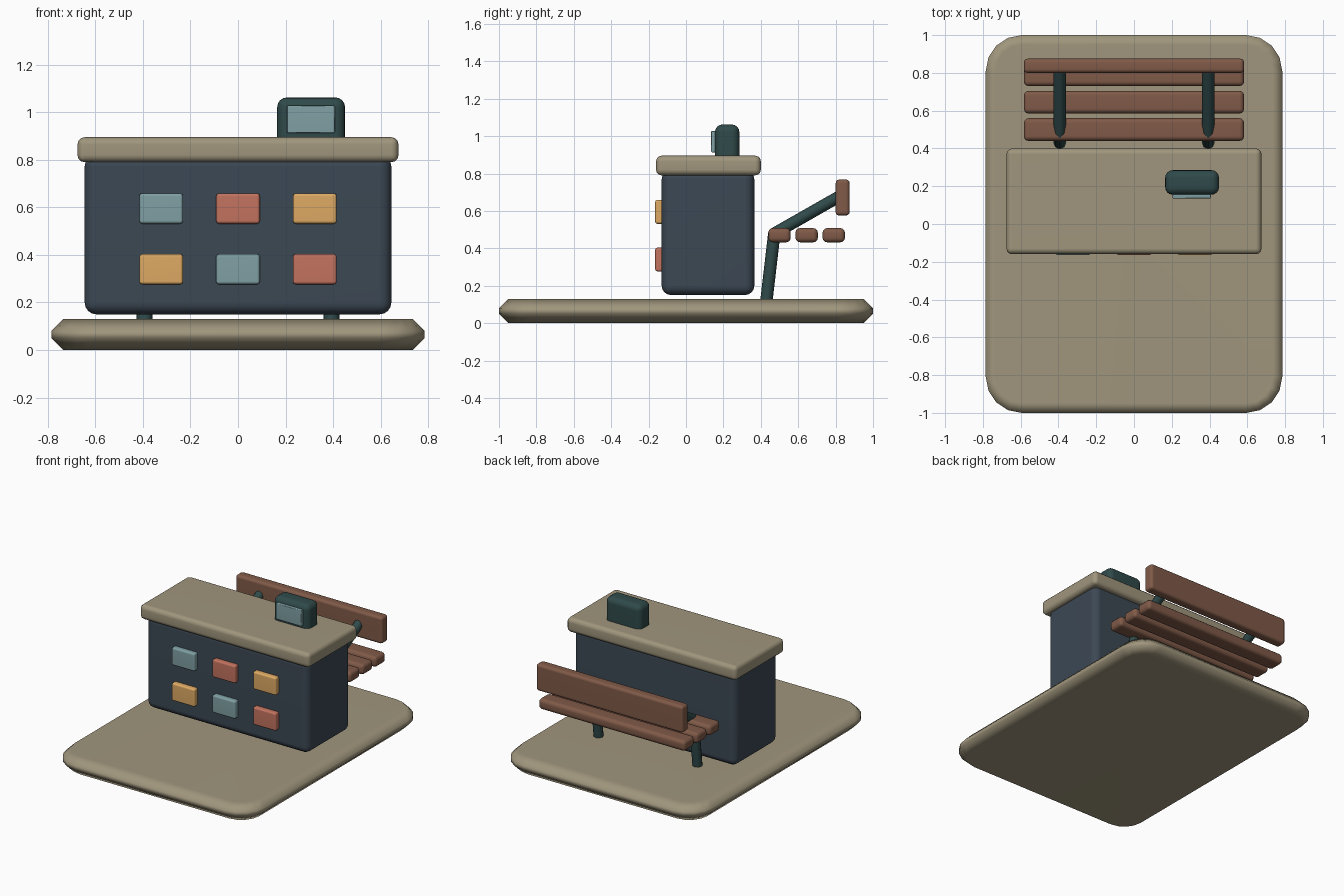
import bpy, bmesh, math
from mathutils import Vector

default = bpy.data.objects.get("Cube")
if default:
    bpy.data.objects.remove(default, do_unlink=True)


def material(name, rgb):
    """Flat colour from 0-255 display values, stored as linear."""
    col = [((c / 255 + 0.055) / 1.055) ** 2.4 for c in rgb] + [1]
    m = bpy.data.materials.new(name)
    m.use_nodes = True
    m.diffuse_color = col
    bsdf = m.node_tree.nodes["Principled BSDF"]
    bsdf.inputs["Base Color"].default_value = col
    bsdf.inputs["Roughness"].default_value = 0.8
    return m


TAN = material("tan", (160, 150, 125))
SLATE = material("slate", (60, 72, 84))
TEAL = material("dark_teal", (48, 74, 74))
WOOD = material("wood_brown", (128, 90, 72))
BLUE = material("pale_blue", (128, 160, 164))
RED = material("brick_red", (195, 115, 95))
AMBER = material("amber", (222, 170, 100))


def finish(bm, name, mat, angle=50):
    """Turn a bmesh into a smooth-shaded object with crisp flat faces."""
    bmesh.ops.recalc_face_normals(bm, faces=bm.faces[:])
    me = bpy.data.meshes.new(name)
    bm.to_mesh(me)
    bm.free()
    me.materials.append(mat)
    me.polygons.foreach_set("use_smooth", [True] * len(me.polygons))
    me.set_sharp_from_angle(angle=math.radians(angle))
    ob = bpy.data.objects.new(name, me)
    bpy.context.scene.collection.objects.link(ob)
    ob.modifiers.new("weighted_normals", 'WEIGHTED_NORMAL').keep_sharp = True
    return ob


def box_mesh(lo, hi):
    bm = bmesh.new()
    bmesh.ops.create_cube(bm, size=1)
    for v in bm.verts:
        v.co = [(a + b) / 2 + c * (b - a) for a, b, c in zip(lo, hi, v.co)]
    return bm


def block(name, mat, lo, hi, radius, segments=3):
    """Box between two corners with all edges rounded."""
    bm = box_mesh(lo, hi)
    bmesh.ops.bevel(bm, geom=bm.edges[:], offset=radius, segments=segments,
                    profile=0.5, affect='EDGES')
    return finish(bm, name, mat)


def rod(name, mat, start, end, radius, sides=8):
    """Straight bar between two points."""
    a, b = Vector(start), Vector(end)
    bm = bmesh.new()
    bmesh.ops.create_cone(bm, cap_ends=True, segments=sides, radius1=radius,
                          radius2=radius, depth=(b - a).length)
    bar = finish(bm, name, mat)
    bar.location = (a + b) / 2
    bar.rotation_euler.x = -math.atan2(b.y - a.y, b.z - a.z)
    return bar


# Ground slab: rounded corners in plan, then chamfered rims
bm = box_mesh((-0.785, -1, 0), (0.785, 1, 0.13))
upright = [e for e in bm.edges if abs(e.verts[0].co.z - e.verts[1].co.z) > 0.1]
bmesh.ops.bevel(bm, geom=upright, offset=0.19, segments=4, profile=0.5,
                affect='EDGES')
rims = [e for e in bm.edges if abs(e.verts[0].co.z - e.verts[1].co.z) < 0.01]
bmesh.ops.bevel(bm, geom=rims, offset=0.05, segments=1, affect='EDGES')
finish(bm, "ground_slab", TAN)

# Kiosk body and roof
block("kiosk_body", SLATE, (-0.645, -0.13, 0.15), (0.645, 0.365, 0.82), 0.05, 4)
block("kiosk_roof", TAN, (-0.675, -0.16, 0.79), (0.675, 0.4, 0.895), 0.03)

# Coloured front panels, two rows of three
for row, (z, colours) in enumerate([(0.595, (BLUE, RED, AMBER)),
                                    (0.34, (AMBER, BLUE, RED))]):
    for col, mat in enumerate(colours):
        x = (col - 1) * 0.323
        block(f"panel_{row + 1}_{col + 1}", mat, (x - 0.092, -0.165, z - 0.064),
              (x + 0.092, -0.11, z + 0.064), 0.012, 2)

# Rooftop box with its screen
block("rooftop_box", TEAL, (0.165, 0.155, 0.85), (0.45, 0.285, 1.062), 0.04, 4)
block("rooftop_screen", BLUE, (0.205, 0.135, 0.913), (0.407, 0.17, 1.028), 0.004, 1)

# Bench seat slats and backrest
for i in range(3):
    y = 0.5 + i * 0.145
    block(f"seat_slat_{i + 1}", WOOD, (-0.583, y - 0.06, 0.432),
          (0.583, y + 0.06, 0.508), 0.025)
block("backrest", WOOD, (-0.583, 0.8, 0.575), (0.583, 0.875, 0.768), 0.02)

# Bench legs and sloping back supports
for side, x in (("left", 0.393), ("right", -0.393)):
    rod(f"bench_leg_{side}", TEAL, (x, 0.43, 0.12), (x, 0.472, 0.48), 0.033)
    rod(f"back_support_{side}", TEAL, (x, 0.47, 0.478), (x, 0.83, 0.683), 0.032)
